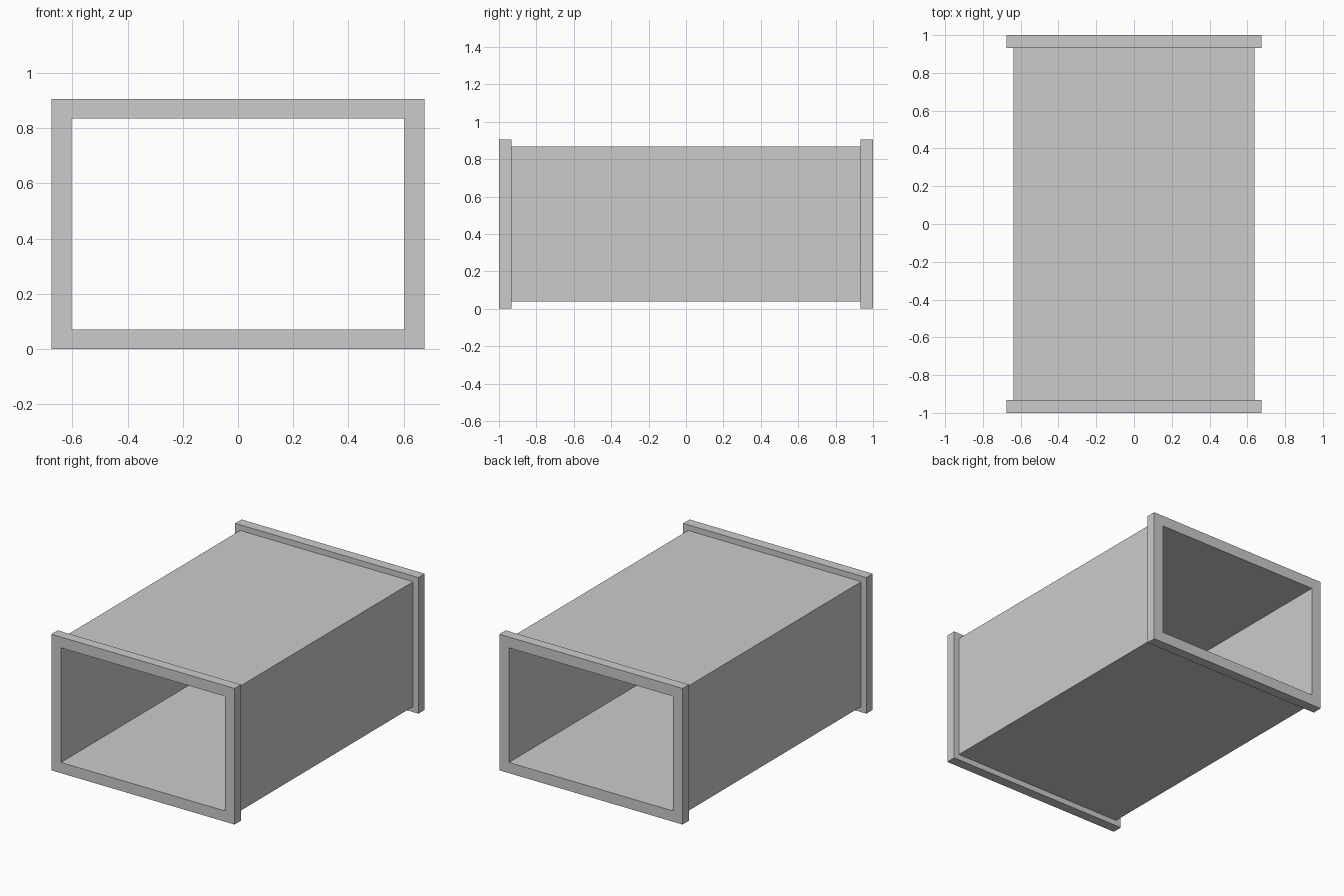
import bpy, bmesh

if "Cube" in bpy.data.objects:
    bpy.data.objects.remove(bpy.data.objects["Cube"])

HALF_W, HALF_H = 0.675, 0.453     # outer flange half sizes
BODY_IN, BORE_IN = 0.0375, 0.0715 # inset of duct wall and of bore from flange edge
END, FLANGE = 1.0, 0.933          # y of the end face and of the flange's inner face

# Closed wall section as (inset, y): flange, wall, flange, then back along the bore
section = [(BORE_IN, -END), (0, -END), (0, -FLANGE), (BODY_IN, -FLANGE),
           (BODY_IN, FLANGE), (0, FLANGE), (0, END), (BORE_IN, END)]

bm = bmesh.new()


def rect_loop(inset, y):
    w, h = HALF_W - inset, HALF_H - inset
    return [bm.verts.new((sx * w, y, HALF_H + sz * h))
            for sx, sz in ((-1, -1), (1, -1), (1, 1), (-1, 1))]


# Rectangular duct with a flange at each end, swept as one closed shell
loops = [rect_loop(*p) for p in section]
for i, a in enumerate(loops):
    b = loops[(i + 1) % len(loops)]
    for j in range(4):
        k = (j + 1) % 4
        bm.faces.new((a[j], a[k], b[k], b[j]))
bmesh.ops.recalc_face_normals(bm, faces=bm.faces)

mesh = bpy.data.meshes.new("flanged_duct")
bm.to_mesh(mesh)
bm.free()
bpy.context.collection.objects.link(bpy.data.objects.new("flanged_duct", mesh))
